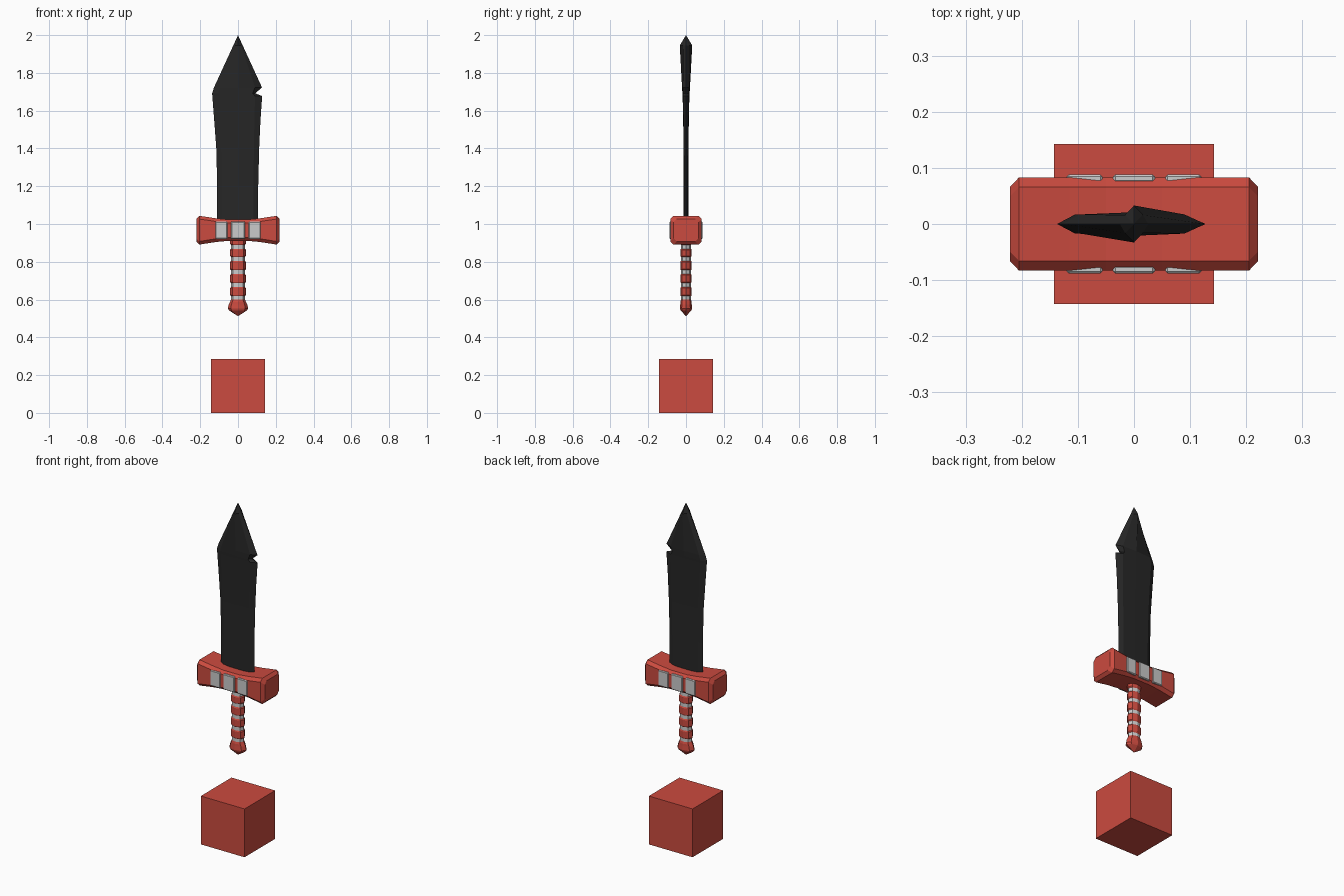
import bpy, bmesh, math

if "Cube" in bpy.data.objects:
    bpy.data.objects.remove(bpy.data.objects["Cube"])


def material(name, color):
    m = bpy.data.materials.new(name)
    m.diffuse_color = (*color, 1)
    m.use_nodes = True
    m.node_tree.nodes["Principled BSDF"].inputs["Base Color"].default_value = m.diffuse_color
    return m


RED = material("red", (0.6, 0.07, 0.05))
BLACK = material("black", (0.02, 0.02, 0.02))


def finish(name, bm, mat):
    bmesh.ops.recalc_face_normals(bm, faces=bm.faces)
    me = bpy.data.meshes.new(name)
    bm.to_mesh(me)
    bm.free()
    if mat:
        me.materials.append(mat)
    ob = bpy.data.objects.new(name, me)
    bpy.context.collection.objects.link(ob)
    return ob


def loft(name, rings, mat=None, tip=None):
    """Skin a list of equal-length point rings, capped, or ending in a tip."""
    bm = bmesh.new()
    vs = [[bm.verts.new(p) for p in r] for r in rings]
    n = len(rings[0])
    for a, b in zip(vs, vs[1:]):
        for i in range(n):
            j = (i + 1) % n
            bm.faces.new((a[i], a[j], b[j], b[i]))
    bm.faces.new(vs[0][::-1])
    if tip:
        t = bm.verts.new(tip)
        for i in range(n):
            bm.faces.new((vs[-1][i], vs[-1][(i + 1) % n], t))
    else:
        bm.faces.new(vs[-1])
    return finish(name, bm, mat)


def box(name, center, size, mat=None, bevel=0):
    bm = bmesh.new()
    bmesh.ops.create_cube(bm, size=1)
    for v in bm.verts:
        v.co = [c + s * k for c, s, k in zip(center, size, v.co)]
    if bevel:
        bmesh.ops.bevel(bm, geom=bm.edges[:], offset=bevel, segments=1, affect='EDGES')
    return finish(name, bm, mat)


def oval(z, r, flat=0.72, sides=8):
    angles = [2 * math.pi * i / sides for i in range(sides)]
    return [(r * math.cos(a), flat * r * math.sin(a), z) for a in angles]


# Cube below the sword
box("base_cube", (0, 0, 0.1425), (0.285, 0.285, 0.285), RED)


# Blade: left edge, right edge, bevel lines, bevel thickness, ridge thickness
def blade_ring(z, xl, xr, bl, br, t, c):
    return [(xl, 0, z), (bl, -t, z), (0, -c, z), (br, -t, z),
            (xr, 0, z), (br, t, z), (0, c, z), (bl, t, z)]


blade = [
    (1.00, -0.110, 0.106, -0.085, 0.082, 0.011, 0.012),
    (1.20, -0.110, 0.107, -0.085, 0.082, 0.011, 0.012),
    (1.40, -0.115, 0.112, -0.089, 0.084, 0.012, 0.013),
    (1.55, -0.126, 0.119, -0.096, 0.087, 0.014, 0.015),
    (1.677, -0.136, 0.128, -0.104, 0.090, 0.016, 0.018),
    (1.692, -0.137, 0.092, -0.105, 0.078, 0.017, 0.019),
    (1.723, -0.127, 0.127, -0.096, 0.090, 0.017, 0.021),
    (1.945, -0.025, 0.025, -0.016, 0.016, 0.016, 0.033),
]
loft("blade", [blade_ring(*r) for r in blade], BLACK, (0, 0, 2.0))


# Cross guard: chamfered block, flaring towards the ends
def guard_ring(x, y, lo, hi, ch=0.017):
    return [(x, -y, lo + ch), (x, -y + ch, lo), (x, y - ch, lo), (x, y, lo + ch),
            (x, y, hi - ch), (x, y - ch, hi), (x, -y + ch, hi), (x, -y, hi - ch)]


half = [(0.221, 0.066, 0.907, 1.026), (0.205, 0.083, 0.891, 1.043),
        (0.115, 0.083, 0.905, 1.030), (0.05, 0.083, 0.911, 1.023)]
guard = [(-x, *r) for x, *r in half] + half[::-1]
loft("cross_guard", [guard_ring(*g) for g in guard], RED)

# Inlaid plates on both faces of the guard
for side, y in (("front", -0.081), ("back", 0.081)):
    for i, (x, w) in enumerate(((-0.088, 0.064), (0, 0.074), (0.088, 0.064))):
        box(f"guard_plate_{side}_{i + 1}", (x, y, 0.967), (w, 0.015, 0.092), None, 0.004)

# Grip: bulged red wraps separated by grey rings
rings = [0.608, 0.677, 0.745, 0.815, 0.879]
for i, z in enumerate(rings):
    loft(f"grip_ring_{i + 1}", [oval(z - 0.012, 0.037), oval(z + 0.012, 0.037)])
for i, (a, b) in enumerate(zip(rings, rings[1:] + [0.93])):
    lo, hi = a + 0.008, b - 0.008
    loft(f"grip_wrap_{i + 1}", [oval(lo, 0.035), oval(lo + 0.008, 0.042),
                                oval(hi - 0.008, 0.042), oval(hi, 0.035)], RED)

# Pommel
loft("pommel", [oval(0.602, 0.036), oval(0.588, 0.042), oval(0.575, 0.049, 0.62),
                oval(0.553, 0.054, 0.6), oval(0.543, 0.048, 0.6)][::1], RED, (0, 0, 0.512))
